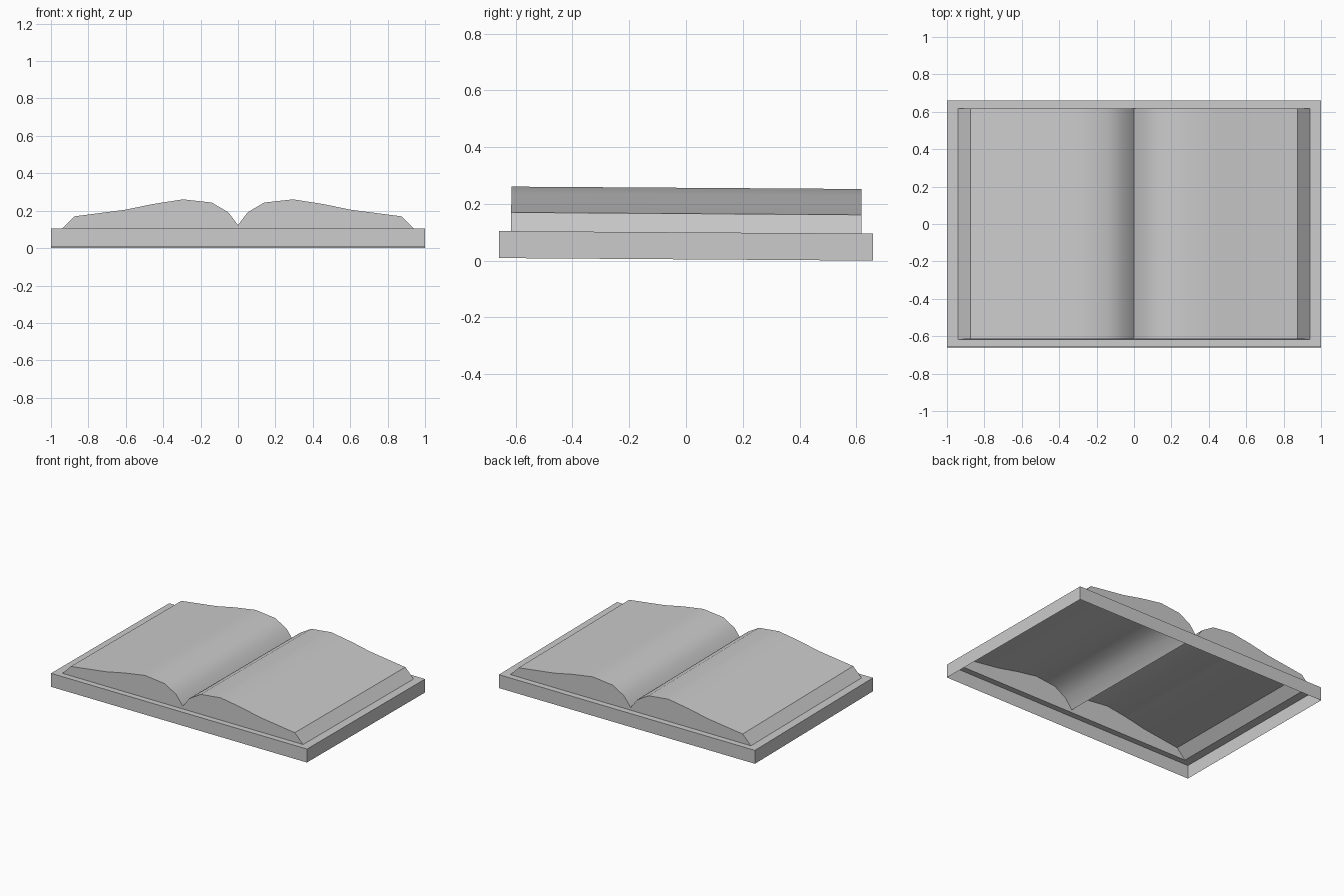
import bpy, bmesh, math

if "Cube" in bpy.data.objects:
    bpy.data.objects.remove(bpy.data.objects["Cube"])

W, D = 1.0, 0.659        # cover half size
PW, PD = 0.94, 0.617     # page block half size
RIM = 0.095              # cover height
TILT = math.radians(-0.39)


def finish(name, bm, smooth=False):
    bmesh.ops.recalc_face_normals(bm, faces=bm.faces)
    mesh = bpy.data.meshes.new(name)
    bm.to_mesh(mesh)
    bm.free()
    ob = bpy.data.objects.new(name, mesh)
    bpy.context.collection.objects.link(ob)
    # the book lies very slightly tilted, its back edge on the ground
    ob.rotation_euler.x = TILT
    ob.location.z = D * math.sin(-TILT)
    if smooth:
        bpy.ops.object.select_all(action='DESELECT')
        ob.select_set(True)
        bpy.context.view_layer.objects.active = ob
        bpy.ops.object.shade_smooth_by_angle(angle=math.radians(35))
    return ob


def rect(bm, w, d, z):
    return [bm.verts.new((sx * w, sy * d, z))
            for sx, sy in ((-1, -1), (1, -1), (1, 1), (-1, 1))]


# Cover: hollow tray, open underneath, with a flat rim around the pages
bm = bmesh.new()
loops = [rect(bm, W, D, 0), rect(bm, W, D, RIM), rect(bm, PW, PD, RIM)]
for a, b in zip(loops, loops[1:]):
    for i in range(4):
        j = (i + 1) % 4
        bm.faces.new((a[i], a[j], b[j], b[i]))
# orient walls outward and rim upward
finish("cover", bm)

# Pages: mirrored page curve swept from front to back, open underneath
half = [(0, 0.114), (0.052, 0.183), (0.14, 0.235), (0.295, 0.252),
        (0.455, 0.227), (0.60, 0.197), (0.875, 0.161), (PW, RIM)]
profile = [(-x, z) for x, z in reversed(half[1:])] + half
bm = bmesh.new()
front = [bm.verts.new((x, -PD, z)) for x, z in profile]
back = [bm.verts.new((x, PD, z)) for x, z in profile]
for i in range(len(profile) - 1):
    bm.faces.new((front[i], front[i + 1], back[i + 1], back[i]))
# page block end faces
bm.faces.new(list(reversed(front)))
bm.faces.new(back)
finish("pages", bm, smooth=True)
